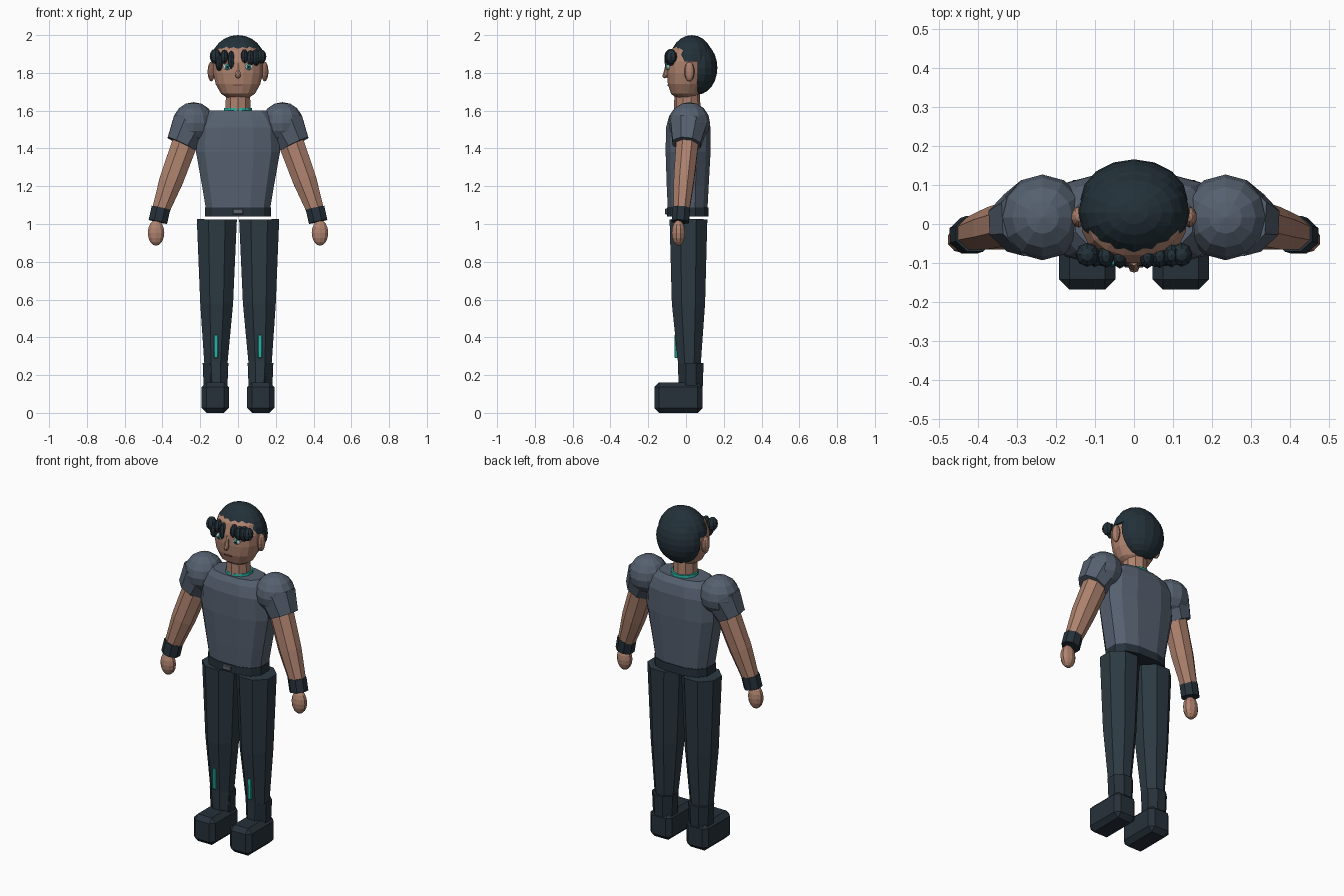
import bpy, bmesh
from math import sin, cos, pi, copysign
from mathutils import Vector, Matrix

if "Cube" in bpy.data.objects:
    bpy.data.objects.remove(bpy.data.objects["Cube"], do_unlink=True)


def material(name, *rgb):
    linear = [((c / 255 + 0.055) / 1.055) ** 2.4 for c in rgb] + [1]
    m = bpy.data.materials.new(name)
    m.use_nodes = True
    m.diffuse_color = linear
    m.node_tree.nodes["Principled BSDF"].inputs["Base Color"].default_value = linear
    return m


SKIN = material("skin", 174, 130, 110)
SHIRT = material("shirt_grey", 85, 96, 111)
TROUSERS = material("trouser_slate", 44, 57, 66)
HAIR = material("hair_dark", 35, 49, 57)
LEATHER = material("leather_dark", 38, 49, 58)
TEAL = material("teal", 38, 178, 163)
WHITE = material("eye_white", 222, 224, 222)
LIPS = material("lip_brown", 122, 78, 68)
BUCKLE = material("buckle_grey", 92, 99, 108)


def finish(name, bm, mat):
    bmesh.ops.recalc_face_normals(bm, faces=bm.faces)
    mesh = bpy.data.meshes.new(name)
    bm.to_mesh(mesh)
    bm.free()
    mesh.materials.append(mat)
    ob = bpy.data.objects.new(name, mesh)
    bpy.context.collection.objects.link(ob)
    return ob


def tube(name, mat, rings, sides=8, power=2):
    """Loft rings of (centre, radius across, radius in depth) along their path."""
    bm = bmesh.new()
    loops = []
    centres = [Vector(r[0]) for r in rings]
    flat = cos(pi / sides)
    for i, (c, rx, ry) in enumerate(rings):
        t = centres[min(i + 1, len(rings) - 1)] - centres[max(i - 1, 0)]
        u = Vector((0, 1, 0)).cross(t).normalized()
        v = t.cross(u).normalized()
        loop = []
        for k in range(sides):
            a = 2 * pi * (k + 0.5) / sides
            p = [copysign(abs(f / flat) ** (2 / power), f) for f in (cos(a), sin(a))]
            loop.append(bm.verts.new(centres[i] + u * rx * p[0] + v * ry * p[1]))
        loops.append(loop)
    for a, b in zip(loops, loops[1:]):
        for k in range(sides):
            j = (k + 1) % sides
            bm.faces.new((a[k], a[j], b[j], b[k]))
    bm.faces.new(loops[0])
    bm.faces.new(loops[-1])
    return finish(name, bm, mat)


def upright(name, mat, rows, sides=8, power=2, x=0):
    """Vertical loft from rows of (height, half width, front y, back y)."""
    rings = [((x, (f + b) / 2, z), w, (b - f) / 2) for z, w, f, b in rows]
    # Keep the loft axis vertical by lofting straight, then shifting each ring
    straight = [((x, 0, c[2]), w, d) for c, w, d in rings]
    ob = tube(name, mat, straight, sides, power)
    for i, (c, w, d) in enumerate(rings):
        for v in ob.data.vertices[i * sides:(i + 1) * sides]:
            v.co.y += c[1]
    return ob


def ellipsoid(name, mat, loc, radii, seg=12, rows=8, keep=None):
    """Faceted ellipsoid; keep is the direction of the half that stays."""
    bm = bmesh.new()
    bmesh.ops.create_uvsphere(bm, u_segments=seg, v_segments=rows, radius=1)
    if keep:
        geom = bm.verts[:] + bm.edges[:] + bm.faces[:]
        bmesh.ops.bisect_plane(bm, geom=geom, plane_co=(0, 0, 0), plane_no=keep,
                               clear_inner=True, dist=0.001)
        rim = [e for e in bm.edges if e.is_boundary]
        if rim:
            bmesh.ops.holes_fill(bm, edges=rim, sides=0)
    bmesh.ops.transform(bm, matrix=Matrix.Translation(loc) @ Matrix.Diagonal((*radii, 1)),
                        verts=bm.verts)
    return finish(name, bm, mat)


def box(name, mat, loc, size, bevel=0):
    bm = bmesh.new()
    bmesh.ops.create_cube(bm, size=1)
    bmesh.ops.transform(bm, matrix=Matrix.Translation(loc) @ Matrix.Diagonal((*size, 1)),
                        verts=bm.verts)
    if bevel:
        bmesh.ops.bevel(bm, geom=bm.edges[:], offset=bevel, segments=1, affect="EDGES")
    return finish(name, bm, mat)


# Torso, belt and neck
upright("torso", SHIRT, [(1.05, 0.165, -0.095, 0.112), (1.2, 0.19, -0.102, 0.12),
                         (1.38, 0.222, -0.108, 0.13), (1.51, 0.215, -0.106, 0.13),
                         (1.57, 0.185, -0.09, 0.115), (1.6, 0.15, -0.07, 0.09)], 12, 2.7)
upright("belt", LEATHER, [(1.04, 0.175, -0.1, 0.118), (1.088, 0.175, -0.1, 0.118)], 12, 2.7)
box("belt_buckle", BUCKLE, (0, -0.103, 1.066), (0.055, 0.016, 0.03), 0.004)
upright("neck", SKIN, [(1.57, 0.066, -0.06, 0.074), (1.72, 0.064, -0.058, 0.07)], 10)
upright("collar", TEAL, [(1.59, 0.076, -0.062, 0.086), (1.615, 0.074, -0.06, 0.084)], 12)

# Head and face
upright("head", SKIN, [(1.67, 0.06, -0.055, 0.05), (1.69, 0.09, -0.08, 0.07),
                       (1.74, 0.118, -0.096, 0.09), (1.8, 0.132, -0.102, 0.11),
                       (1.86, 0.134, -0.1, 0.115), (1.92, 0.118, -0.08, 0.11),
                       (1.96, 0.08, -0.04, 0.08)], 16, 2.2)
tube("nose_bridge", SKIN, [((0, -0.098, 1.85), 0.008, 0.008),
                           ((0, -0.108, 1.79), 0.013, 0.012)], 6)
ellipsoid("nose_tip", SKIN, (0, -0.112, 1.785), (0.014, 0.013, 0.014), 8, 6)
box("mouth", LIPS, (0, -0.094, 1.735), (0.05, 0.009, 0.007))

# Hair cap, back of the hair and fringe
ellipsoid("hair_cap", HAIR, (0, 0.03, 1.86), (0.143, 0.117, 0.14), 16, 12, (0, 0, 1))
ellipsoid("back_hair", HAIR, (0, 0.06, 1.827), (0.138, 0.106, 0.142), 16, 12, (0, 1, 0))
locks = [(-0.12, 1.888, 0.03, 0.04), (-0.1, 1.855, 0.02, 0.045), (-0.072, 1.885, 0.022, 0.038),
         (-0.036, 1.865, 0.02, 0.052), (0.034, 1.885, 0.02, 0.04), (0.066, 1.878, 0.022, 0.042),
         (0.096, 1.882, 0.022, 0.045), (0.122, 1.886, 0.028, 0.038)]
for i, (x, z, w, h) in enumerate(locks):
    ellipsoid(f"fringe_lock_{i + 1}", HAIR, (x, -0.086 + abs(x) * 0.06, z), (w, 0.031, h), 8, 6)

for side, s in (("left", 1), ("right", -1)):
    # Ears and eyes
    ellipsoid(f"{side}_ear", SKIN, (s * 0.142, 0.018, 1.807), (0.02, 0.027, 0.052), 10, 8)
    ellipsoid(f"{side}_eye", WHITE, (s * 0.056, -0.091, 1.832), (0.024, 0.013, 0.017), 10, 6)
    ellipsoid(f"{side}_iris", TEAL, (s * 0.056, -0.1, 1.832), (0.011, 0.009, 0.015), 8, 6)
    ellipsoid(f"{side}_pupil", HAIR, (s * 0.056, -0.107, 1.832), (0.005, 0.004, 0.006), 8, 6)

    # Shoulder, sleeve, arm, cuff and hand
    ellipsoid(f"{side}_shoulder", SHIRT, (s * 0.235, 0.017, 1.535), (0.11, 0.11, 0.11))
    tube(f"{side}_sleeve", SHIRT, [((s * 0.248, 0.015, 1.53), 0.1, 0.098),
                                   ((s * 0.3, 0.003, 1.423), 0.08, 0.074)])
    tube(f"{side}_arm", SKIN, [((s * 0.27, 0.01, 1.46), 0.068, 0.06),
                               ((s * 0.352, -0.011, 1.235), 0.063, 0.054),
                               ((s * 0.414, -0.025, 1.06), 0.045, 0.041)])
    tube(f"{side}_wristband", LEATHER, [((s * 0.408, -0.025, 1.085), 0.05, 0.046),
                                        ((s * 0.424, -0.03, 1.012), 0.05, 0.046)])
    ellipsoid(f"{side}_hand", SKIN, (s * 0.434, -0.04, 0.953), (0.046, 0.036, 0.068), 10, 8)

    # Leg with a shin stripe
    tube(f"{side}_leg", TROUSERS, [((s * 0.115, 0.013, 0.13), 0.053, 0.052),
                                   ((s * 0.117, 0.018, 0.27), 0.062, 0.061),
                                   ((s * 0.113, 0.013, 0.58), 0.087, 0.088),
                                   ((s * 0.112, 0.013, 1.025), 0.106, 0.1)])
    box(f"{side}_shin_stripe", TEAL, (s * 0.117, -0.05, 0.352), (0.022, 0.02, 0.124), 0.003)

    # Boot
    tube(f"{side}_boot_shaft", LEATHER, [((s * 0.119, 0.027, 0.14), 0.063, 0.062),
                                         ((s * 0.119, 0.027, 0.265), 0.068, 0.066)])
    box(f"{side}_boot", LEATHER, (s * 0.12, -0.04, 0.081), (0.144, 0.256, 0.162), 0.026)
